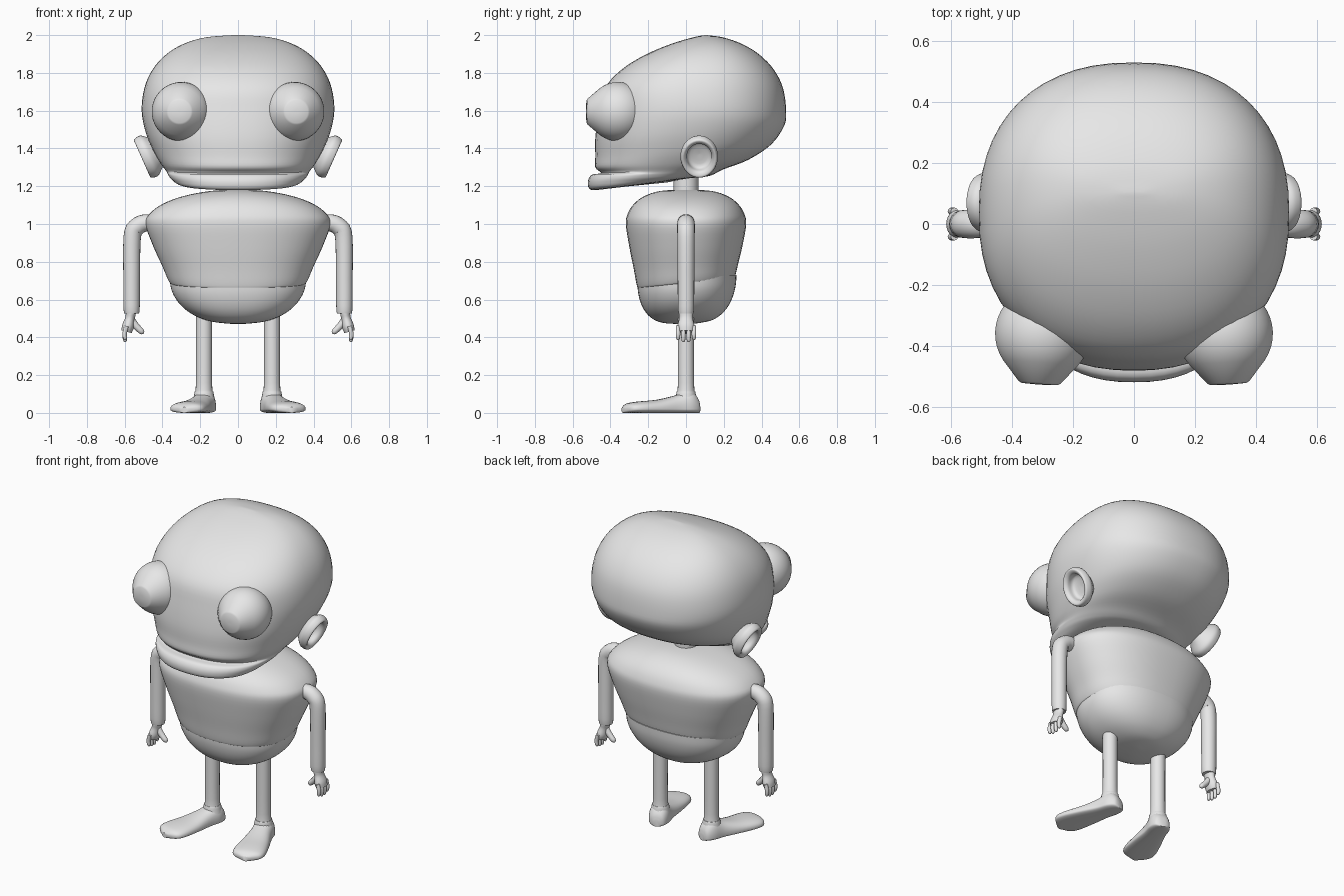
import bpy, bmesh
from math import sin, cos, pi, radians
from mathutils import Vector

if "Cube" in bpy.data.objects:
    bpy.data.objects.remove(bpy.data.objects["Cube"], do_unlink=True)

# One plain colour for everything
tone = (.8, .8, .8, 1)
grey = bpy.data.materials.new("plain grey")
grey.use_nodes = True
grey.diffuse_color = tone
grey.node_tree.nodes["Principled BSDF"].inputs["Base Color"].default_value = tone


def smooth_rows(rows, steps=4):
    """Catmull-Rom interpolation of rows of parameters."""
    result = []
    last = len(rows) - 1
    for i in range(last):
        before, start, end, after = rows[max(i - 1, 0)], rows[i], rows[i + 1], rows[min(i + 2, last)]
        for step in range(steps):
            t = step / steps
            result.append([
                b + t / 2 * (c - a + t * (2 * a - 5 * b + 4 * c - d + t * (3 * (b - c) + d - a)))
                for a, b, c, d in zip(before, start, end, after)])
    return result + [rows[last]]


def skin(name, rings, mirror=False):
    """Join rings of points into one capped, smooth surface."""
    bm = bmesh.new()
    loops = [[bm.verts.new(point) for point in ring] for ring in rings]
    count = len(loops[0])
    for lower, upper in zip(loops, loops[1:]):
        for i in range(count):
            j = (i + 1) % count
            bm.faces.new((lower[i], lower[j], upper[j], upper[i]))
    bm.faces.new(loops[0])
    bm.faces.new(loops[-1])
    bmesh.ops.recalc_face_normals(bm, faces=bm.faces)
    mesh = bpy.data.meshes.new(name)
    bm.to_mesh(mesh)
    bm.free()
    mesh.materials.append(grey)
    part = bpy.data.objects.new(name, mesh)
    bpy.context.collection.objects.link(part)
    bpy.ops.object.select_all(action="DESELECT")
    part.select_set(True)
    bpy.context.view_layer.objects.active = part
    bpy.ops.object.shade_smooth_by_angle(angle=radians(45))
    if mirror:
        part.modifiers.new("mirror", "MIRROR")


def around(count):
    return [2 * pi * i / count for i in range(count)]


def quarter(count):
    """Cosine and sine pairs from just beside the pole down to the equator."""
    turns = [pi / 2 * (1 - max(i, .1) / count) for i in range(count + 1)]
    return [(cos(a), sin(a)) for a in turns]


def power(value, exponent):
    """Signed power that squares off a circle."""
    return abs(value) ** (2 / exponent) * (1 if value > 0 else -1)


def body(name, rows, squareness):
    """Loft of tilted rounded sections: front z, back z, front y, back y, half width."""
    rings = []
    for z_front, z_back, y_front, y_back, width in smooth_rows(rows):
        ring = []
        for a in around(56):
            across, along = power(cos(a), squareness), (power(sin(a), squareness) + 1) / 2
            ring.append((width * across,
                         y_front + (y_back - y_front) * along,
                         z_front + (z_back - z_front) * along))
        rings.append(ring)
    skin(name, rings)


def tube(name, rows, y=0, flatness=1, mirror=True, sides=20):
    """Tube along a path at one y; each row is x, z, radius."""
    rows = smooth_rows(rows)
    points = [Vector((x, y, z)) for x, z, radius in rows]
    rings = []
    for i, (point, row) in enumerate(zip(points, rows)):
        tangent = points[min(i + 1, len(points) - 1)] - points[max(i - 1, 0)]
        depth = Vector((0, row[-1], 0))
        side = tangent.normalized().cross(depth) * flatness
        rings.append([point + side * cos(a) + depth * sin(a) for a in around(sides)])
    skin(name, rings, mirror)


def turned(name, centre, axis, across, along, profile):
    """Elliptical turned form about an axis; profile rows are radius, offset."""
    axis = Vector(axis).normalized()
    u = axis.orthogonal() if abs(axis.y) > .5 else Vector((0, 1, 0))
    u.normalize()
    v = axis.cross(u)
    rings = [[Vector(centre) + axis * offset + radius * (u * across * cos(a) + v * along * sin(a))
              for a in around(36)] for radius, offset in profile]
    skin(name, rings, True)


# Head: a domed cranium, then the tilted face, mouth crease and jutting lip
cranium = [(1.6 + .4 * s ** .9, 1.6 + .4 * s ** .9, .1 - .56 * c ** 1.6, .1 + .43 * c ** 1.1,
            .51 * c ** .8) for c, s in quarter(6)]
face = [(1.46, 1.52, -.48, .52, .49),
        (1.36, 1.42, -.48, .45, .45),
        (1.3, 1.34, -.48, .33, .41),
        (1.27, 1.29, -.45, .2, .38),
        (1.26, 1.26, -.5, .14, .37),
        (1.22, 1.25, -.52, .1, .35),
        (1.18, 1.24, -.5, 0, .3),
        (1.19, 1.22, -.4, -.1, .15)]
body("head", cranium + face, squareness=2.3)

# Bulging eyes with raised flat pupils
ball = [(.157 * sin(a), -.157 * cos(a)) for a in [pi * (i + .1) / 20 for i in range(15)]]
pupil = [(.07, .16), (.06, .166), (.01, .168)]
turned("eye", (.3, -.36, 1.595), (.06, -1, 0), 1, 1, ball + pupil)

# Cupped ears
cup = [(.4, -.1), (.7, -.06), (1, -.02), (1, .01), (.9, .025), (.7, .01), (.6, -.03), (.02, -.04)]
turned("ear", (.485, .07, 1.355), (.9, 0, -.4), .097, .115, smooth_rows(cup))

# Neck
tube("neck", [(0, 1.1, .065), (0, 1.3, .065)], mirror=False)


def trunk_row(z, tilt, width, bulge=0):
    """Trunk section whose depth follows from its width."""
    depth = .525 * width ** .7
    return z, z + tilt, -depth, depth + bulge, width


# Torso: rounded shoulders, straight taper, rolled under at the waist
shoulders = [trunk_row(1 + .183 * s, 0, .49 * c) for c, s in quarter(5)]
taper = [trunk_row(.88, .01, .45), trunk_row(.76, .03, .4), trunk_row(.68, .05, .37),
         trunk_row(.66, .05, .35), trunk_row(.67, .05, .3)]
body("torso", shoulders + taper, squareness=2.3)

# Hips: a shallow bowl, fuller at the back
body("hips", [trunk_row(.69 - .22 * s, .04 * c, .362 * c ** .75, .01 * c) for c, s in quarter(6)],
     squareness=2.3)

# Arms hanging from the shoulders
tube("arm", [(.42, .99, .04), (.485, 1.006, .045), (.535, .985, .047), (.56, .93, .046),
             (.563, .7, .044), (.563, .54, .042), (.563, .53, .03)])

# Hands with a thumb and four fingers
tube("palm", [(.565, .56, .034), (.567, .53, .038), (.572, .5, .036), (.582, .46, .045),
              (.59, .43, .04)], flatness=.7)
tube("thumb", [(.57, .5, .02), (.54, .46, .018), (.51, .43, .015), (.5, .42, .005)], sides=12)
for number, name in enumerate(("index", "middle", "ring", "little")):
    spread = number - 1.5
    tip = .37 + .01 * abs(spread)
    tube(name + "_finger", [(.59, .46, .012), (.6, .42, .012), (.598, tip + .01, .01),
                            (.597, tip, .004)], y=spread * .028, sides=12)

# Legs flaring at the ankles
tube("leg", [(.18, .53, .043), (.18, .16, .043), (.18, .11, .05), (.18, .07, .058)])

# Feet turned outwards, long and flat-soled: each row is position, half width, height
heel, toe = Vector((.16, .07, 0)), Vector((.285, -.335, 0))
up = Vector((0, 0, 1))
across = (toe - heel).normalized().cross(up)
outline = [(0, .02, .04), (.03, .045, .08), (.13, .062, .12), (.3, .066, .094), (.55, .084, .07),
           (.8, .096, .06), (.93, .08, .05), (1, .02, .03)]
sole = .02
rings = []
for t, width, height in smooth_rows(outline):
    base = heel.lerp(toe, t) + up * sole
    rings.append([base + across * width * power(cos(a), 2.5)
                  + up * (height - sole if sin(a) > 0 else sole) * power(sin(a), 2.5)
                  for a in around(28)])
skin("foot", rings, True)
